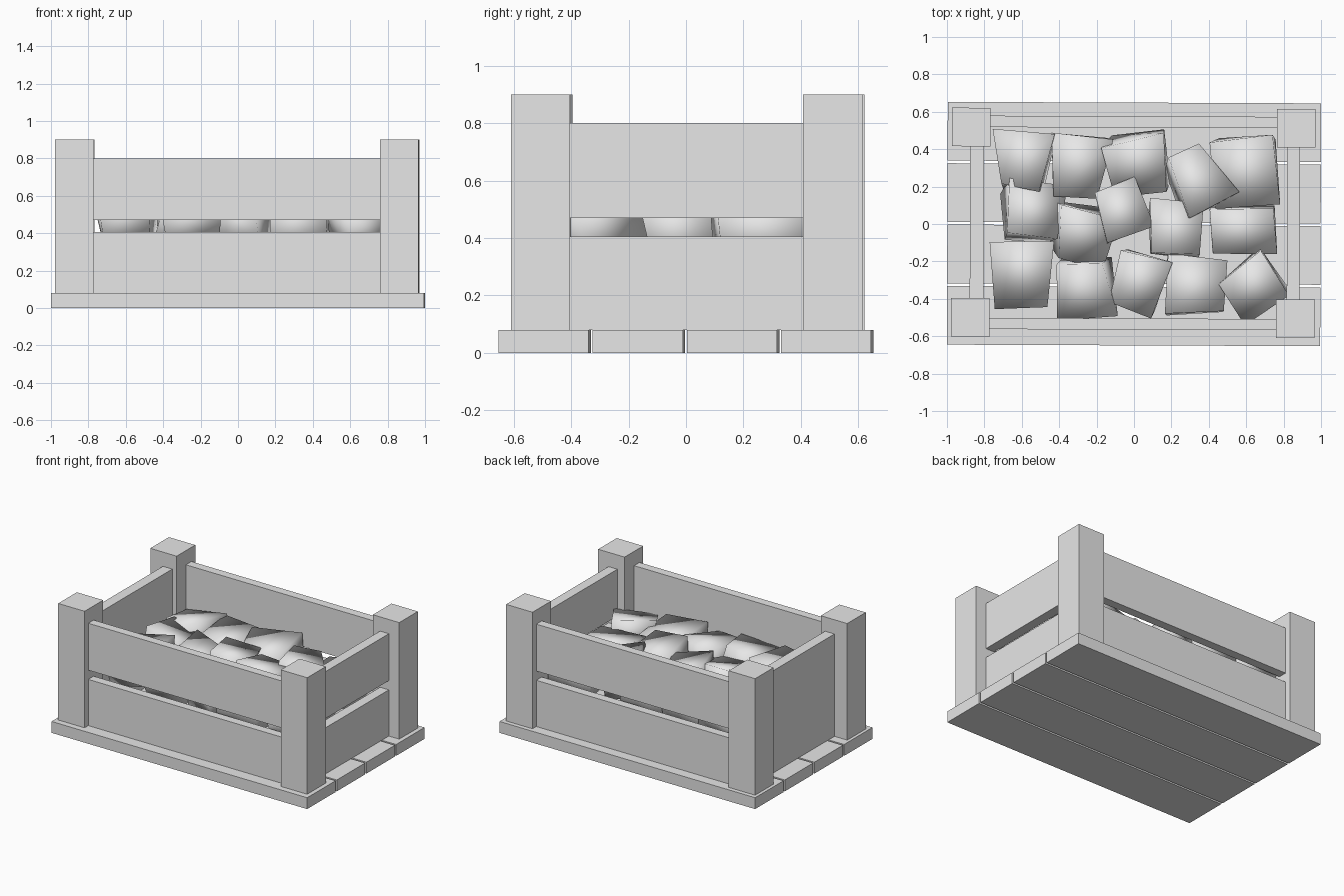
import bpy
import bmesh
import random
from math import radians
from mathutils import Euler, Matrix, Vector

if "Cube" in bpy.data.objects:
    bpy.data.objects.remove(bpy.data.objects["Cube"], do_unlink=True)

random.seed(4)
TWIST = -0.004  # the whole crate is turned very slightly


def make_material(name, colour):
    mat = bpy.data.materials.new(name)
    mat.use_nodes = True
    mat.diffuse_color = colour
    mat.node_tree.nodes["Principled BSDF"].inputs["Base Color"].default_value = colour
    return mat


GREY = make_material("plain_grey", (0.8, 0.8, 0.8, 1))


def finish(bm, name, smooth=False):
    bmesh.ops.recalc_face_normals(bm, faces=bm.faces)
    for face in bm.faces:
        face.smooth = smooth
    mesh = bpy.data.meshes.new(name)
    bm.to_mesh(mesh)
    bm.free()
    mesh.materials.append(GREY)
    obj = bpy.data.objects.new(name, mesh)
    bpy.context.collection.objects.link(obj)
    return obj


def box(name, xs, ys, zs):
    """Box between the given limits on each axis."""
    bm = bmesh.new()
    bmesh.ops.create_cube(bm, size=1)
    low, high = (Vector(v) for v in zip(xs, ys, zs))
    for v in bm.verts:
        v.co = (low + high) / 2 + v.co * (high - low)
    obj = finish(bm, name)
    obj.rotation_euler.z = TWIST
    return obj


def rock(name, x, y, width, depth, angle, taper):
    """Uneven, tilted block with soft shading; sizes in hundredths."""
    bm = bmesh.new()
    bmesh.ops.create_cube(bm, size=1)
    tilt = Euler((random.uniform(-0.2, 0.2), random.uniform(-0.2, 0.2), radians(angle)))
    place = Matrix.Translation((x / 100, y / 100, random.uniform(0.42, 0.47)))
    for v in bm.verts:
        side = 1 if v.co.y > 0 else -1
        shrink = 1 if v.co.z > 0 else 0.9
        v.co.x *= width / 100 * (1 + side * taper / 100) * shrink
        v.co.y *= depth / 100 * shrink
        v.co.z *= 0.22
        v.co += Vector([random.uniform(-0.02, 0.02) for _ in range(3)])
    bm.transform(place @ tilt.to_matrix().to_4x4())
    finish(bm, name, smooth=True)


# Floor planks
for i in range(4):
    y = (i - 1.5) * 0.328
    box(f"floor_plank_{i + 1}", (-0.998, 0.998), (y - 0.157, y + 0.157), (0, 0.08))

# Corner posts
for x, side in ((-0.873, "right"), (0.865, "left")):
    for y, end in ((-0.503, "front"), (0.515, "back")):
        box(f"{end}_{side}_post", (x - 0.103, x + 0.103), (y - 0.103, y + 0.103), (0.08, 0.9))

# Long rails, front and back, and the split rails of the left end
LEVELS = {"lower": (0.08, 0.405), "upper": (0.47, 0.8)}
for level, zs in LEVELS.items():
    box(f"front_{level}_board", (-0.78, 0.77), (-0.565, -0.505), zs)
    box(f"back_{level}_board", (-0.78, 0.77), (0.515, 0.576), zs)
    box(f"left_{level}_board", (0.818, 0.887), (-0.41, 0.42), zs)

# Solid panel closing the right end
box("right_panel", (-0.877, -0.804), (-0.41, 0.42), (0.08, 0.8))

# Contents: x, y, width, depth, angle, taper
ROCKS = [
    (-59, 34, 26, 32, -5, 20), (-30, 31, 30, 34, -6, 15), (3, 32, 30, 30, 8, 5),
    (33, 24, 27, 34, 28, -20), (61, 28, 33, 36, 4, 4), (-56, 5, 30, 29, -7, 8),
    (-29, -5, 28, 28, -9, 12), (-6, 6, 25, 27, 20, -8), (22, -3, 28, 27, -4, 4),
    (58, -3, 36, 26, 3, 3), (-59, -26, 31, 35, -3, 10), (-26, -33, 30, 30, 3, -8),
    (3, -31, 25, 31, -15, 4), (33, -33, 31, 30, -2, 6), (64, -33, 27, 28, 32, -5),
]
for i, spec in enumerate(ROCKS):
    rock(f"rock_{i + 1}", *spec)
